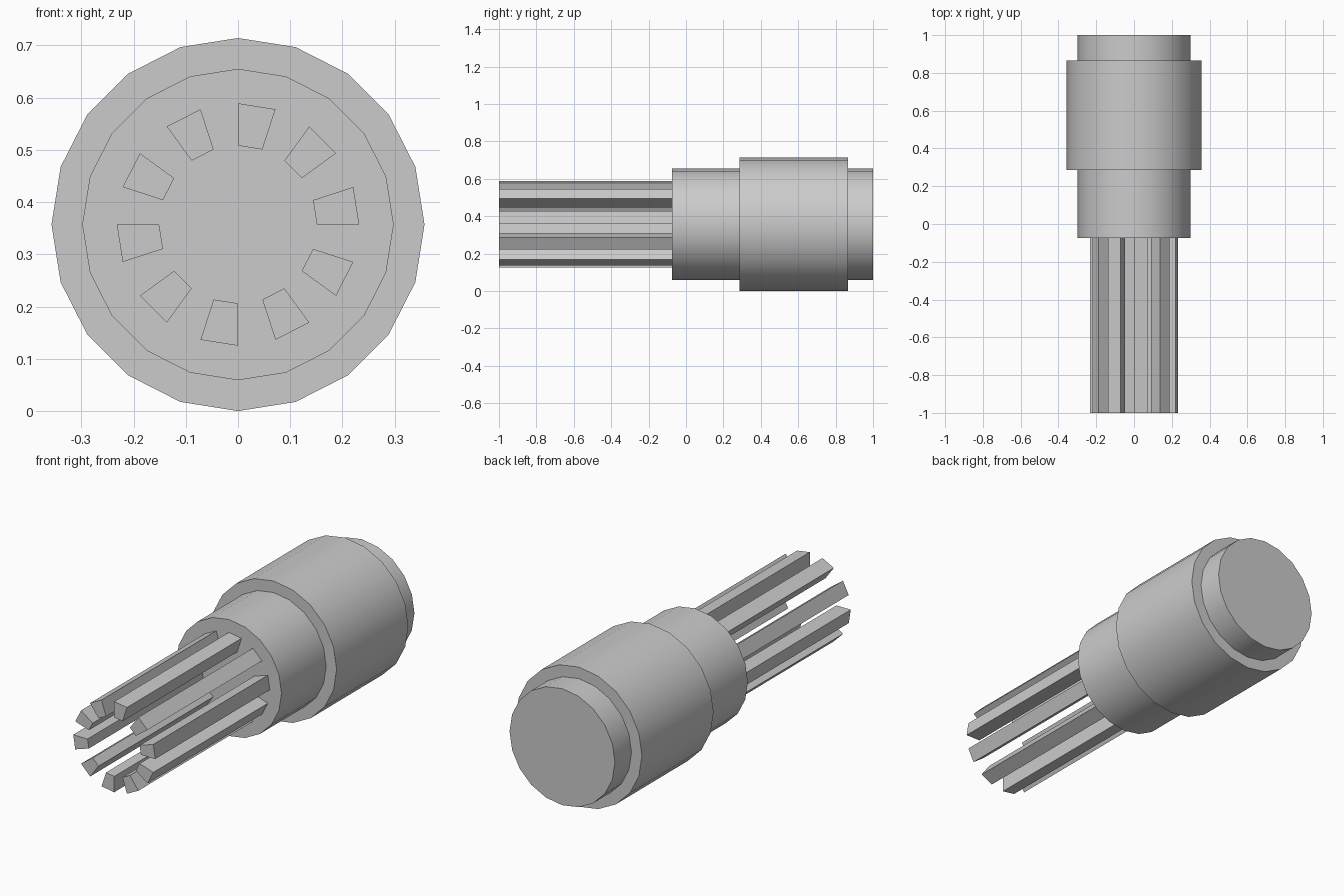
import bpy, bmesh
from math import sin, cos, radians

if "Cube" in bpy.data.objects:
    bpy.data.objects.remove(bpy.data.objects["Cube"])

CZ = 0.357          # height of the axis
SIDES = 20
FACE_Y = -0.074     # front face of the body


def ring_point(r, deg, y):
    a = radians(deg)
    return (r * sin(a), y, CZ + r * cos(a))


def finish(name, bm, smooth=False):
    bmesh.ops.recalc_face_normals(bm, faces=bm.faces)
    mesh = bpy.data.meshes.new(name)
    bm.to_mesh(mesh)
    bm.free()
    obj = bpy.data.objects.new(name, mesh)
    bpy.context.collection.objects.link(obj)
    if smooth:
        bpy.ops.object.select_all(action='DESELECT')
        obj.select_set(True)
        bpy.context.view_layer.objects.active = obj
        bpy.ops.object.shade_smooth_by_angle(angle=radians(30))
    return obj


# Stepped round body: (y, radius) profile turned around the axis
profile = [(FACE_Y, 0.298), (0.287, 0.298), (0.287, 0.357),
           (0.866, 0.357), (0.866, 0.298), (1.0, 0.298)]
bm = bmesh.new()
rings = [[bm.verts.new(ring_point(r, i * 360 / SIDES, y)) for i in range(SIDES)]
         for y, r in profile]
for a, b in zip(rings, rings[1:]):
    for i in range(SIDES):
        j = (i + 1) % SIDES
        bm.faces.new((a[i], a[j], b[j], b[i]))
bm.faces.new(rings[0])
bm.faces.new(rings[-1])
finish("body", bm, smooth=True)

# Ten wedge-section prongs, on every other side of the ring
for k in range(10):
    start = k * 36
    section = [(0.151, start), (0.232, start), (0.232, start + 18), (0.151, start + 18)]
    bm = bmesh.new()
    front = [bm.verts.new(ring_point(r, d, -1.0)) for r, d in section]
    back = [bm.verts.new(ring_point(r, d, FACE_Y)) for r, d in section]
    bm.faces.new(front)
    bm.faces.new(back)
    for i in range(4):
        j = (i + 1) % 4
        bm.faces.new((front[i], front[j], back[j], back[i]))
    finish(f"prong_{k + 1}", bm)
